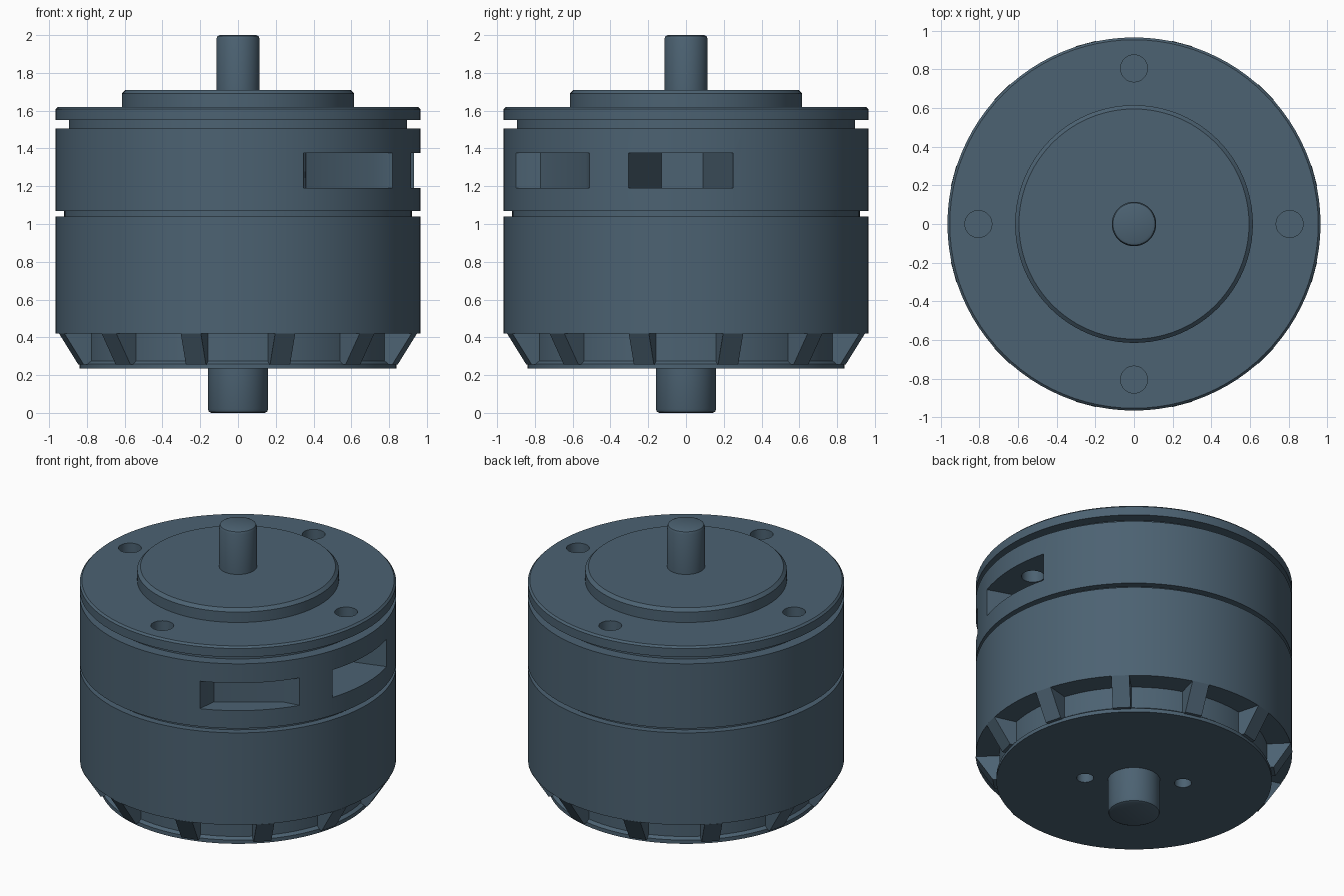
import bpy, bmesh, math
from mathutils import Matrix

if "Cube" in bpy.data.objects:
    bpy.data.objects.remove(bpy.data.objects["Cube"])

paint = bpy.data.materials.new("slate_blue")
paint.diffuse_color = (0.072, 0.122, 0.168, 1)
paint.use_nodes = True
paint.node_tree.nodes["Principled BSDF"].inputs["Base Color"].default_value = paint.diffuse_color


def make(name, bm):
    bmesh.ops.recalc_face_normals(bm, faces=bm.faces[:])
    mesh = bpy.data.meshes.new(name)
    bm.to_mesh(mesh)
    bm.free()
    ob = bpy.data.objects.new(name, mesh)
    bpy.context.collection.objects.link(ob)
    mesh.materials.append(paint)
    return ob


def smooth(ob):
    bpy.ops.object.select_all(action='DESELECT')
    ob.select_set(True)
    bpy.context.view_layer.objects.active = ob
    bpy.ops.object.shade_smooth_by_angle(angle=math.radians(30))


def lathe(name, profile, n=96):
    """Solid of revolution from (radius, z) points, closed by flat caps."""
    bm = bmesh.new()
    rings = [[bm.verts.new((r * math.cos(2 * math.pi * i / n),
                            r * math.sin(2 * math.pi * i / n), z))
              for i in range(n)] for r, z in profile]
    for a, b in zip(rings, rings[1:]):
        for i in range(n):
            j = (i + 1) % n
            bm.faces.new((a[i], a[j], b[j], b[i]))
    bm.faces.new(rings[0][::-1])
    bm.faces.new(rings[-1])
    return make(name, bm)


def prism(name, points, z0, z1):
    """Upright prism from a plan outline."""
    bm = bmesh.new()
    lo = [bm.verts.new((x, y, z0)) for x, y in points]
    hi = [bm.verts.new((x, y, z1)) for x, y in points]
    bm.faces.new(lo[::-1])
    bm.faces.new(hi)
    for i in range(len(points)):
        j = (i + 1) % len(points)
        bm.faces.new((lo[i], lo[j], hi[j], hi[i]))
    return make(name, bm)


def hole(name, radius, dist, deg, z0, z1):
    a = math.radians(deg)
    c = (dist * math.cos(a), dist * math.sin(a))
    return prism(name, [(c[0] + radius * math.cos(math.pi * k / 16),
                         c[1] + radius * math.sin(math.pi * k / 16))
                        for k in range(32)], z0, z1)


def cut(ob, cutters):
    bpy.context.view_layer.objects.active = ob
    for c in cutters:
        c.hide_render = True
        m = ob.modifiers.new("cut", 'BOOLEAN')
        m.operation, m.solver, m.object = 'DIFFERENCE', 'EXACT', c
        bpy.ops.object.modifier_apply(modifier=m.name)
        bpy.data.objects.remove(c)


# Upper housing with groove and chamfered flange
upper = lathe("upper_housing", [
    (0.965, 1.07), (0.965, 1.505), (0.895, 1.505), (0.895, 1.55),
    (0.965, 1.55), (0.965, 1.608), (0.953, 1.62)])

# Side windows (back corners, then lips carried outwards) and mounting holes
front_window = [(0.36, -0.77), (0.346, -0.90), (0.45, -1.17),
                (1.06, -0.665), (0.818, -0.512), (0.71, -0.53)]
side_window = [(0.40, -0.13), (0.918, -0.305), (1.19, -0.395),
               (1.21, 0.335), (0.932, 0.25), (0.40, 0.09)]
cutters = [prism("window_cutter", w, 1.19, 1.375)
           for w in (front_window, side_window)]
cutters += [hole("bolt_cutter", 0.07, 0.805, 90 * k, 1.3, 1.7) for k in range(4)]
cut(upper, cutters)

# Narrow neck seen in the gap, and the lower drum
neck = lathe("neck", [(0.92, 1.03), (0.92, 1.08)])
drum = lathe("lower_drum", [(0.965, 0.42), (0.965, 1.04)])

# Vented base: recessed core on a thin disc, with two small holes underneath
base = lathe("vented_base", [
    (0.84, 0.235), (0.84, 0.26), (0.82, 0.275), (0.82, 0.43)])
cut(base, [hole("base_cutter", 0.052, 0.30, d, 0.1, 0.35) for d in (-34, 146)])

# Twelve sloping ribs around the base
bm = bmesh.new()
outline = [(0.78, 0.42), (0.966, 0.42), (0.86, 0.255), (0.78, 0.255)]
for k in range(12):
    rot = Matrix.Rotation(math.radians(15 + 30 * k), 3, 'Z')
    sides = []
    for s in (-1, 1):
        sides.append([bm.verts.new(rot @ Matrix.Diagonal((1, 1, 1)) @
                                   bm.verts.new((r, s * 0.055, z)).co)
                      for r, z in outline])
    a, b = sides
    bm.faces.new(a)
    bm.faces.new(b[::-1])
    for i in range(4):
        j = (i + 1) % 4
        bm.faces.new((a[i], b[i], b[j], a[j]))
bmesh.ops.delete(bm, geom=[v for v in bm.verts if not v.link_faces], context='VERTS')
ribs = make("base_ribs", bm)

# Raised top plate, output shaft and lower stub
plate = lathe("top_plate", [(0.615, 1.61), (0.615, 1.69), (0.595, 1.71)])
shaft = lathe("output_shaft", [(0.115, 1.70), (0.115, 1.98),
                               (0.109, 1.994), (0.095, 2.0)], 48)
stub = lathe("lower_stub", [(0.14, 0.0), (0.154, 0.006),
                            (0.16, 0.02), (0.16, 0.24)], 48)

for ob in (upper, neck, drum, base, plate, shaft, stub):
    smooth(ob)
